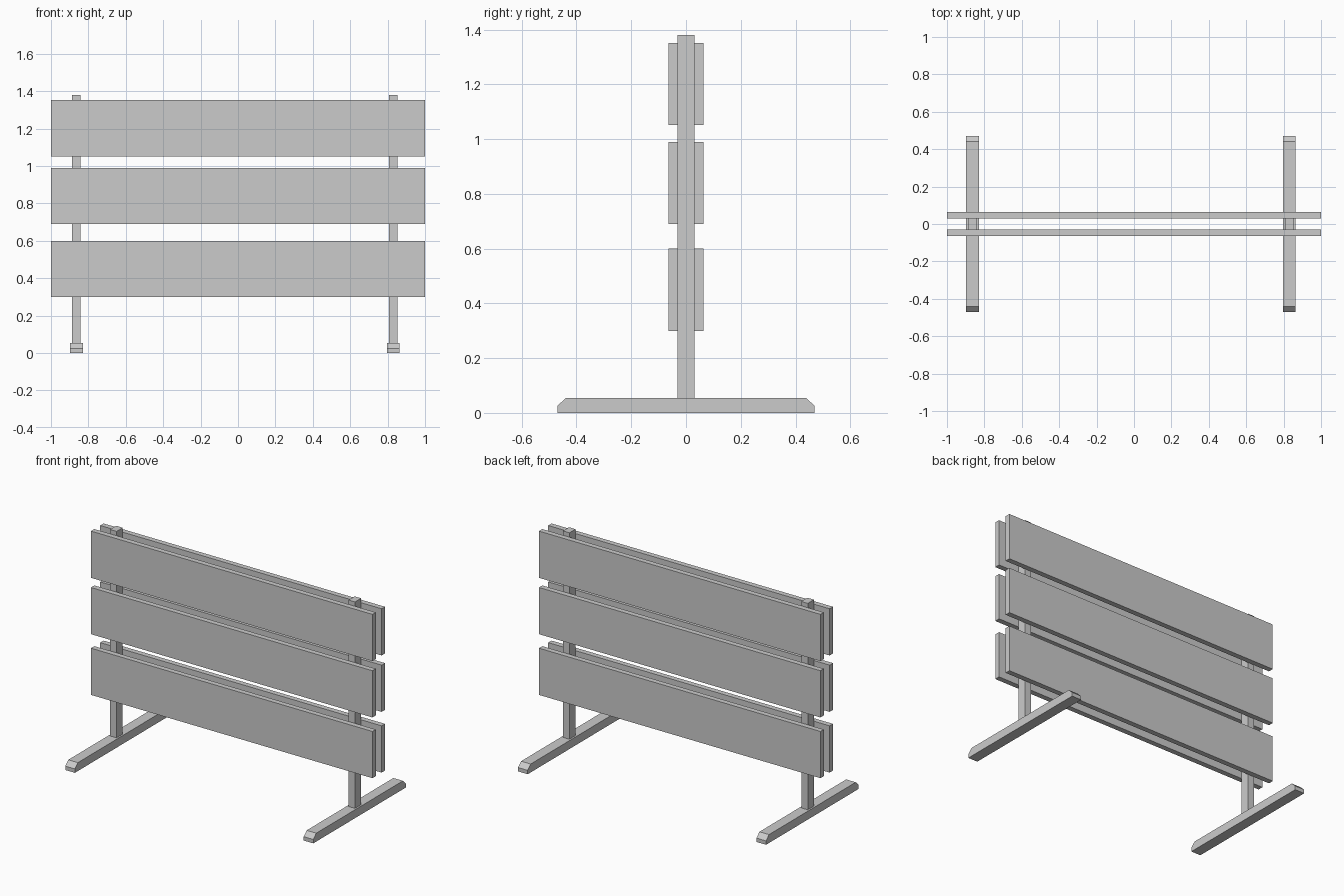
import bpy
import bmesh

cube = bpy.data.objects.get("Cube")
if cube:
    bpy.data.objects.remove(cube, do_unlink=True)

# Single grey paint
GREY = (0.6, 0.6, 0.6, 1.0)
paint = bpy.data.materials.new("grey_paint")
paint.use_nodes = True
paint.diffuse_color = GREY
paint.node_tree.nodes["Principled BSDF"].inputs["Base Color"].default_value = GREY


def finish(name, bm):
    bmesh.ops.recalc_face_normals(bm, faces=bm.faces)
    mesh = bpy.data.meshes.new(name)
    bm.to_mesh(mesh)
    bm.free()
    mesh.materials.append(paint)
    obj = bpy.data.objects.new(name, mesh)
    bpy.context.collection.objects.link(obj)
    return obj


def box(name, low, high):
    bm = bmesh.new()
    bmesh.ops.create_cube(bm, size=1)
    for v in bm.verts:
        v.co = [(a + b) / 2 + c * (b - a) for a, b, c in zip(low, high, v.co)]
    return finish(name, bm)


def foot(name, x, half_width):
    # Side profile with chamfered top ends, extruded across x
    half = [(0.47, 0), (0.47, 0.025), (0.44, 0.054)]
    profile = half + [(-y, z) for y, z in reversed(half)]
    bm = bmesh.new()
    face = bm.faces.new([bm.verts.new((x - half_width, y, z)) for y, z in profile])
    ext = bmesh.ops.extrude_face_region(bm, geom=[face])
    verts = [g for g in ext["geom"] if isinstance(g, bmesh.types.BMVert)]
    bmesh.ops.translate(bm, verts=verts, vec=(2 * half_width, 0, 0))
    return finish(name, bm)


# Feet and upright posts
for side, x in (("right", -0.864), ("left", 0.83)):
    foot(side + "_foot", x, 0.034)
    box(side + "_post", (x - 0.023, -0.031, 0.054), (x + 0.023, 0.031, 1.38))

# Three boards on each face of the posts
for level, z in (("lower", 0.30), ("middle", 0.69), ("upper", 1.052)):
    box(level + "_front_board", (-1, -0.064, z), (1, -0.03, z + 0.3))
    box(level + "_back_board", (-1, 0.03, z), (1, 0.064, z + 0.3))
